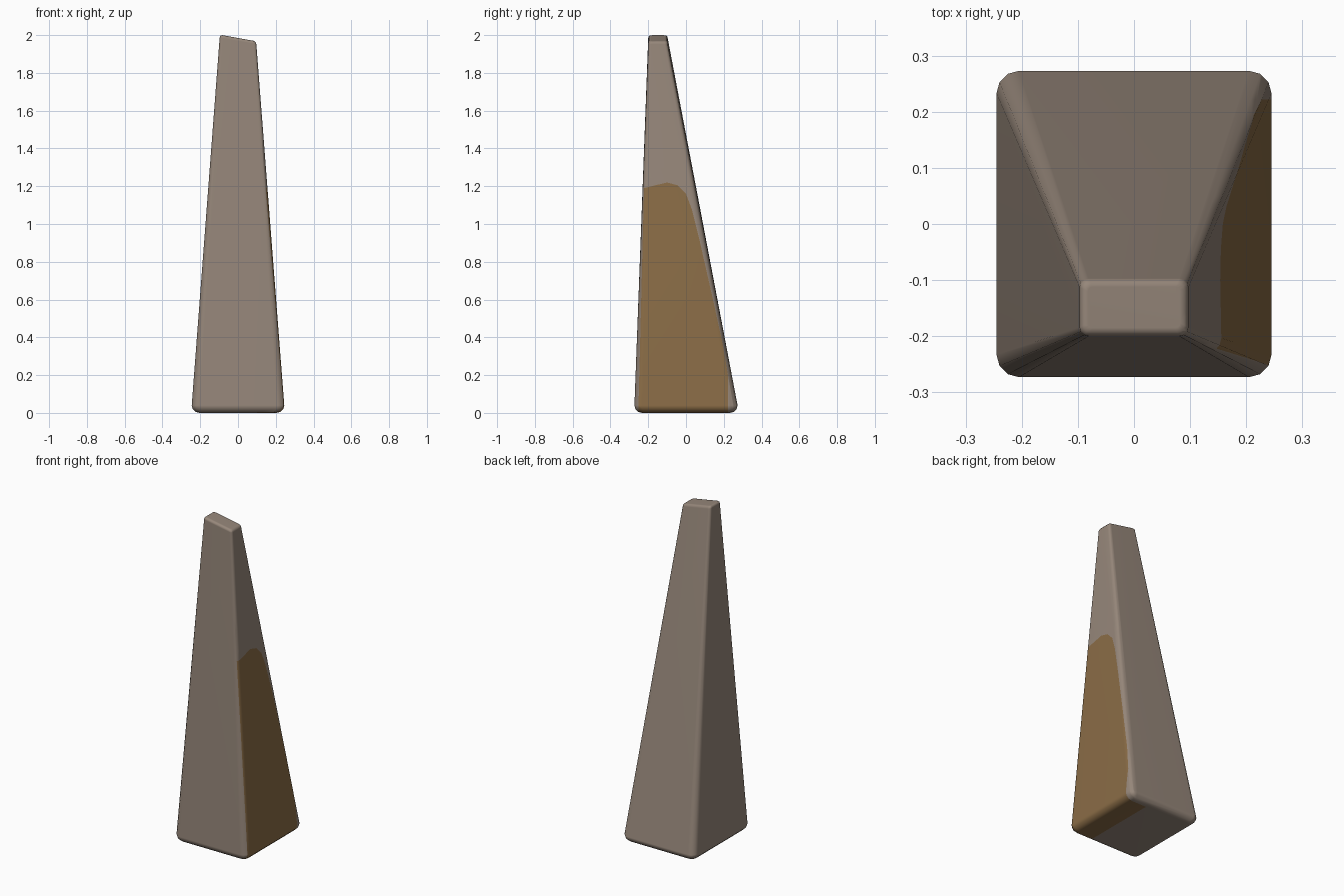
import bpy, bmesh, math
from mathutils import Vector

if "Cube" in bpy.data.objects:
    bpy.data.objects.remove(bpy.data.objects["Cube"])


def material(name, rgb):
    m = bpy.data.materials.new(name)
    m.diffuse_color = (*rgb, 1)
    m.use_nodes = True
    m.node_tree.nodes["Principled BSDF"].inputs["Base Color"].default_value = m.diffuse_color
    return m


def ring(bm, z, hx, y0, y1, r, slope=0.0, steps=3):
    """Rounded rectangle of vertices, optionally tilted along x."""
    out = []
    corners = [(hx - r, y1 - r), (-hx + r, y1 - r), (-hx + r, y0 + r), (hx - r, y0 + r)]
    for i, (cx, cy) in enumerate(corners):
        for k in range(steps + 1):
            a = math.pi / 2 * (i + k / steps)
            x, y = cx + r * math.cos(a), cy + r * math.sin(a)
            out.append(bm.verts.new((x, y, z - slope * (x + 0.085))))
    return out


# Tapered body: rounded foot, straight loft, tilted small top
bm = bmesh.new()
rings = []
R = 0.04
for i in range(4):
    a = math.pi / 6 * i
    d = R * (1 - math.sin(a))
    rings.append(ring(bm, R * (1 - math.cos(a)), 0.245 - d, -0.273 + d, 0.273 - d, R - d * 0.5))
T = 0.015
for i in range(4):
    a = math.pi / 6 * i
    d = T * (1 - math.cos(a))
    rings.append(ring(bm, 2.0 - T * (1 - math.sin(a)), 0.097 - d, -0.2 + d, -0.097 - d,
                      0.016 - d * 0.5, 0.18))
for lo, hi in zip(rings, rings[1:]):
    n = len(lo)
    for i in range(n):
        j = (i + 1) % n
        bm.faces.new((lo[i], lo[j], hi[j], hi[i]))
bm.faces.new(rings[-1])
bm.faces.new(rings[0][::-1])
bm.normal_update()


def paintable():
    bm.normal_update()
    return [f for f in bm.faces if f.normal.x > 0.6 or
            (f.normal.z < -0.3 and f.calc_center_median().x > 0.09)]


def cut(faces, co, no):
    geom = list({g for f in faces for g in (*f.verts, *f.edges, f)})
    bmesh.ops.bisect_plane(bm, geom=geom, dist=1e-5, plane_co=co, plane_no=no)


# Brown patch outline on the right side (y, z), running under the foot
outline = [(-0.255, -0.1), (0.222, -0.1), (0.222, 0.2), (0.195, 0.36), (0.145, 0.59),
           (0.075, 0.9), (0.03, 1.08), (0.0, 1.16), (-0.045, 1.205), (-0.1, 1.22),
           (-0.222, 1.19)]
planes = []
for (ya, za), (yb, zb) in zip(outline, outline[1:] + outline[:1]):
    planes.append((Vector((0, ya, za)), Vector((0, zb - za, ya - yb)).normalized()))
cut([f for f in bm.faces if f.normal.z < -0.9], Vector((0.1, 0, 0)), Vector((1, 0, 0)))
for co, no in planes:
    cut(paintable(), co, no)
for f in paintable():
    c = f.calc_center_median()
    if c.x > 0.09 and all((c - co).dot(no) < 1e-5 for co, no in planes):
        f.material_index = 1

mesh = bpy.data.meshes.new("tapered_block")
bm.to_mesh(mesh)
bm.free()
mesh.materials.append(material("taupe", (0.305, 0.242, 0.195)))
mesh.materials.append(material("brown", (0.254, 0.150, 0.061)))
block = bpy.data.objects.new("tapered_block", mesh)
bpy.context.collection.objects.link(block)

# Soft edges with flat main faces
bpy.context.view_layer.objects.active = block
block.select_set(True)
bpy.ops.object.shade_smooth_by_angle(angle=math.radians(45))
wn = block.modifiers.new("weighted_normals", 'WEIGHTED_NORMAL')
wn.keep_sharp = True
